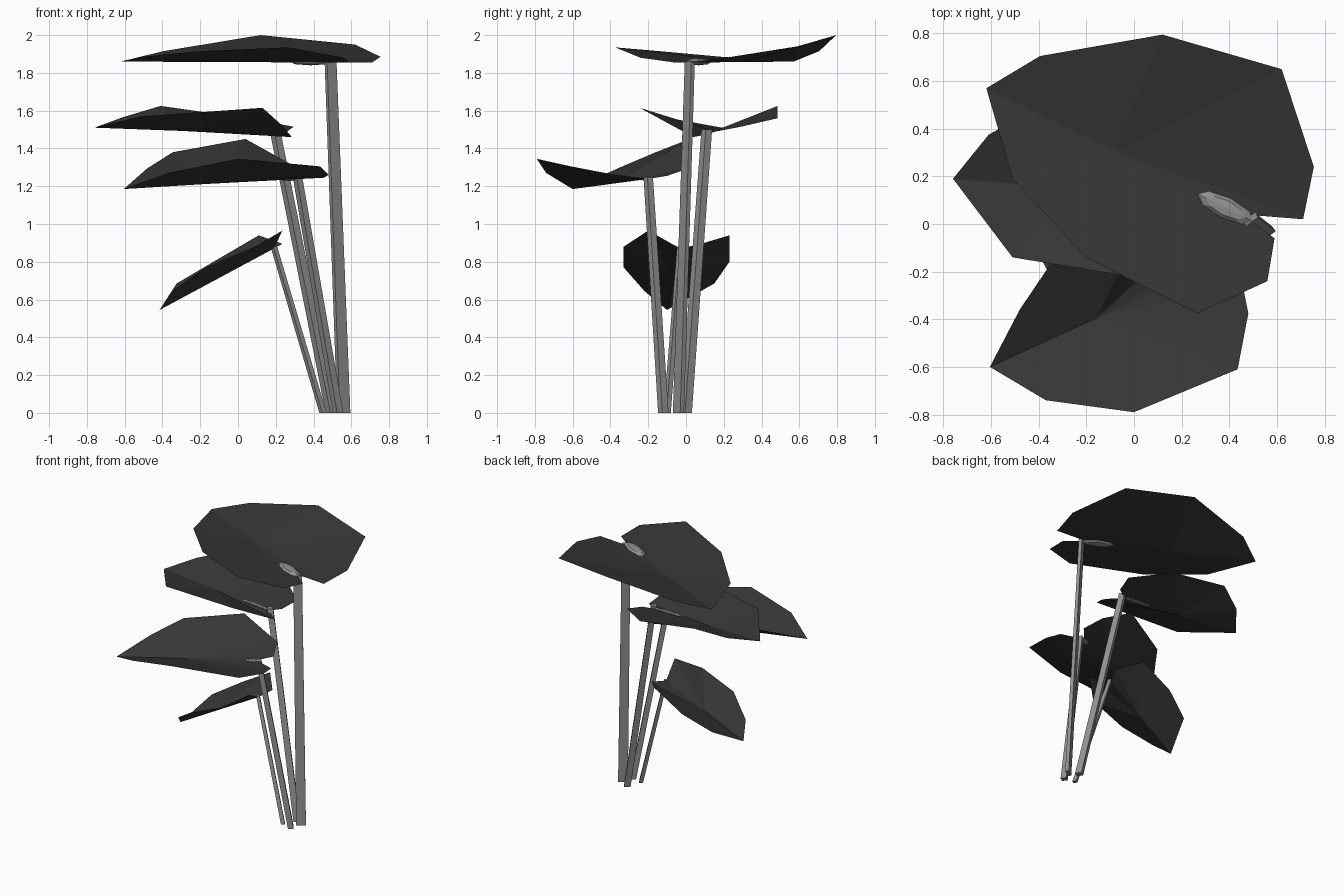
import bpy
import bmesh
from mathutils import Vector, Matrix

cube = bpy.data.objects.get("Cube")
if cube:
    bpy.data.objects.remove(cube, do_unlink=True)


def make_material(name, value):
    material = bpy.data.materials.new(name)
    material.use_nodes = True
    colour = (value, value, value, 1)
    material.diffuse_color = colour
    material.node_tree.nodes["Principled BSDF"].inputs["Base Color"].default_value = colour
    return material


leaf_grey = make_material("dark leaf grey", 0.037)
stem_grey = make_material("light stem grey", 0.28)


def finish(name, bm, material):
    mesh = bpy.data.meshes.new(name)
    bm.to_mesh(mesh)
    bm.free()
    mesh.materials.append(material)
    obj = bpy.data.objects.new(name, mesh)
    bpy.context.collection.objects.link(obj)
    return obj


def make_leaf(name, base, tip, front_rim, back_rim):
    """Two folded halves, each fanned out from the middle of the midrib."""
    bm = bmesh.new()
    first, last = bm.verts.new(base), bm.verts.new(tip)
    middle = bm.verts.new((Vector(base) + Vector(tip)) / 2)
    for rim in (front_rim, back_rim):
        chain = [first] + [bm.verts.new(p) for p in rim] + [last]
        for a, b in zip(chain, chain[1:]):
            face = bm.faces.new((middle, a, b))
            face.normal_update()
            if face.normal.z < 0:
                face.normal_flip()
    finish(name, bm, leaf_grey)


def make_stem(name, foot, top, width, depth):
    """Flat-sided straight bar, turned so its broad face looks front right."""
    across = Vector((0.82, 0.57, 0)) * width / 2
    along = Vector((-0.57, 0.82, 0)) * depth / 2
    bm = bmesh.new()
    rings = []
    for end, scale in ((foot, 1), (top, 0.9)):
        offsets = (-across - along, across - along, across + along, along - across)
        rings.append([bm.verts.new(Vector(end) + o * scale) for o in offsets])
    low, high = rings
    for i in range(4):
        j = (i + 1) % 4
        bm.faces.new((low[i], low[j], high[j], high[i]))
    bm.faces.new(low[::-1])
    bm.faces.new(high)
    finish(name, bm, stem_grey)


def make_joint(name, start, end, width, height):
    """Flattened faceted stem end lying along the midrib."""
    start, end = Vector(start), Vector(end)
    bm = bmesh.new()
    bmesh.ops.create_uvsphere(bm, u_segments=8, v_segments=4, radius=0.5)
    length = (end - start).length
    bmesh.ops.scale(bm, verts=bm.verts, vec=(length, width, height))
    turn = (end - start).to_track_quat('X', 'Z').to_matrix().to_4x4()
    bm.transform(Matrix.Translation((start + end) / 2) @ turn)
    finish(name, bm, stem_grey)


# Leaves, from the highest to the lowest
make_leaf("top_leaf", (0.46, 0.04, 1.855), (-0.62, 0.57, 1.86),
          [(0.59, -0.06, 1.855), (0.56, -0.24, 1.88), (0.265, -0.375, 1.935),
           (-0.2, -0.14, 1.915), (-0.51, 0.19, 1.885)],
          [(0.71, 0.02, 1.855), (0.755, 0.24, 1.885), (0.62, 0.65, 1.95),
           (0.12, 0.795, 2.0), (-0.395, 0.705, 1.915)])
make_leaf("second_leaf", (0.18, 0.11, 1.475), (-0.76, 0.19, 1.51),
          [(0.285, 0.04, 1.46), (0.23, -0.08, 1.525), (0.13, -0.245, 1.615),
           (-0.51, -0.14, 1.57)],
          [(0.26, 0.16, 1.49), (0.295, 0.29, 1.515), (0.05, 0.485, 1.56),
           (-0.41, 0.485, 1.625), (-0.61, 0.375, 1.565)])
make_leaf("third_leaf", (0.29, -0.19, 1.24), (-0.605, -0.6, 1.185),
          [(0.455, -0.25, 1.245), (0.48, -0.375, 1.26), (0.435, -0.61, 1.305),
           (0, -0.79, 1.345), (-0.37, -0.74, 1.27)],
          [(0.37, -0.1, 1.255), (0.31, 0.03, 1.3), (0.04, 0.02, 1.45),
           (-0.345, -0.16, 1.38), (-0.48, -0.36, 1.295)])
make_leaf("lowest_leaf", (0.19, -0.03, 0.87), (-0.415, -0.1, 0.545),
          [(0.235, -0.2, 0.965), (0.09, -0.33, 0.88), (-0.17, -0.33, 0.77),
           (-0.35, -0.22, 0.645)],
          [(0.235, 0.08, 0.895), (0.11, 0.23, 0.94), (-0.13, 0.23, 0.8),
           (-0.325, 0.15, 0.685)])

# Stems
make_stem("top_stem", (0.56, -0.04, 0), (0.49, 0.02, 1.86), 0.068, 0.025)
make_stem("second_stem", (0.495, 0, 0), (0.195, 0.11, 1.5), 0.045, 0.045)
make_stem("third_stem", (0.53, -0.12, 0), (0.315, -0.2, 1.25), 0.04, 0.04)
make_stem("lowest_stem", (0.45, -0.1, 0), (0.19, -0.03, 0.88), 0.028, 0.028)

# Stem ends lying along the midribs
make_joint("top_joint", (0.5, 0.01, 1.86), (0.27, 0.125, 1.86), 0.09, 0.04)
make_joint("second_joint", (0.21, 0.11, 1.48), (-0.07, 0.13, 1.49), 0.03, 0.02)
make_joint("third_joint", (0.32, -0.19, 1.24), (0.22, -0.23, 1.24), 0.04, 0.025)
